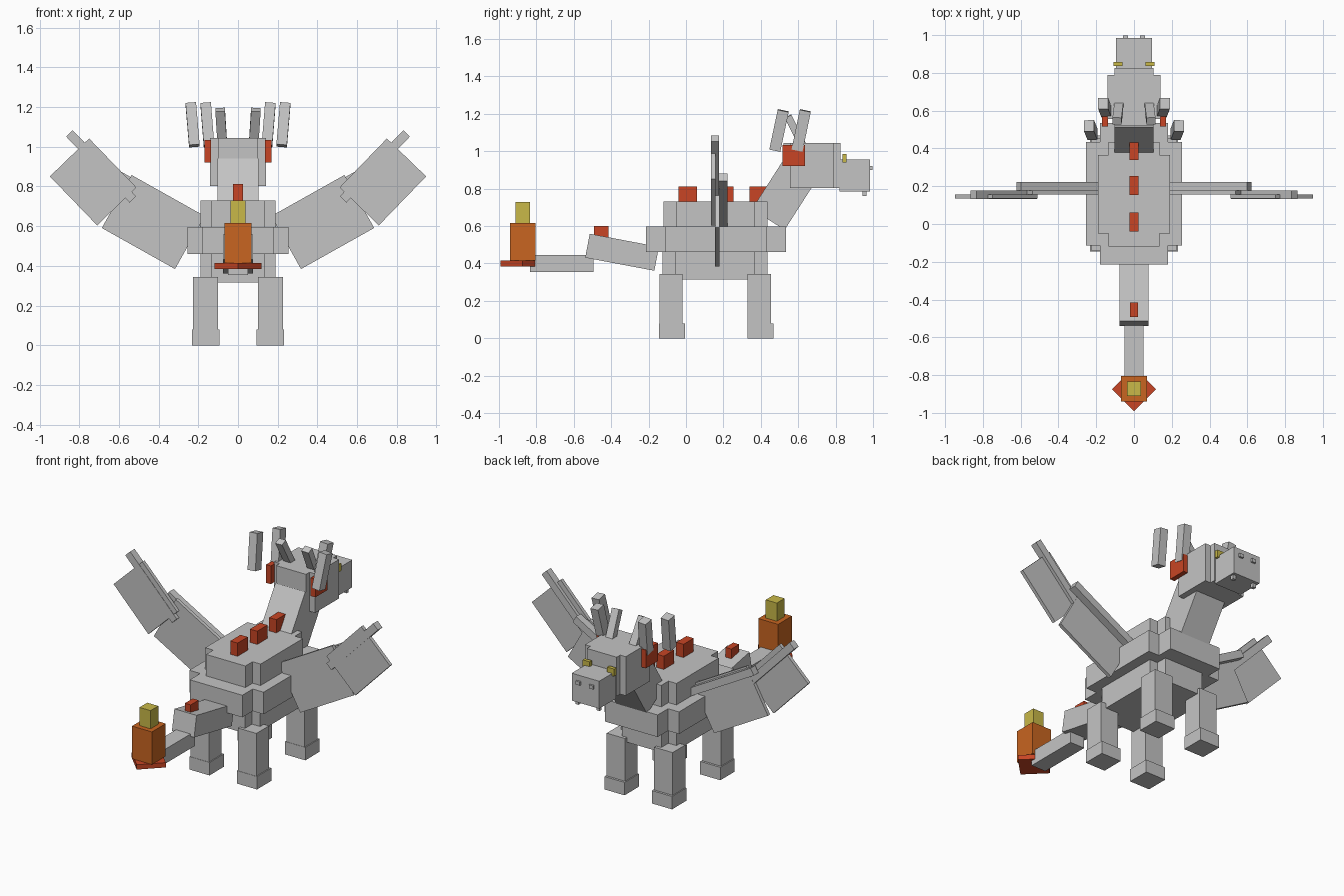
import bpy
from math import radians, atan2, hypot
from mathutils import Vector, Matrix

cube = bpy.data.objects.get("Cube")
if cube:
    bpy.data.objects.remove(cube, do_unlink=True)


def material(name, rgb):
    m = bpy.data.materials.new(name)
    m.use_nodes = True
    color = (*rgb, 1)
    m.diffuse_color = color
    m.node_tree.nodes["Principled BSDF"].inputs["Base Color"].default_value = color
    return m


GREY = material("stone grey", (0.55, 0.55, 0.55))
RED = material("ember red", (0.58, 0.06, 0.018))
ORANGE = material("flame orange", (0.58, 0.13, 0.015))
YELLOW = material("flame yellow", (0.58, 0.48, 0.065))


def block(name, center, size, mat=GREY, rot=None):
    """A flat-faced box, optionally turned by a rotation matrix."""
    bpy.ops.mesh.primitive_cube_add(size=1)
    ob = bpy.context.object
    ob.name = name
    ob.data.name = name
    ob.data.transform(Matrix.Diagonal((*size, 1)))
    ob.matrix_world = Matrix.Translation(center) @ (rot or Matrix.Identity(4))
    ob.data.materials.append(mat)
    return ob


def span(name, x, y, z, mat=GREY):
    """A box given by its limits on each axis."""
    lims = (x, y, z)
    return block(name, [(a + b) / 2 for a, b in lims], [b - a for a, b in lims], mat)


def beam(name, start, end, width, depth, mat=GREY):
    """A box running between two points, width along x and depth across."""
    a, b = Vector(start), Vector(end)
    d = (b - a).normalized()
    side = (Vector((1, 0, 0)) - d * d.x).normalized()
    rot = Matrix((side, d.cross(side), d)).transposed().to_4x4()
    return block(name, (a + b) / 2, (width, depth, (b - a).length), mat, rot)


def cross_block(name, half_x, y, z, step_x, step_y):
    """Two crossed boxes forming a stepped-corner slab."""
    span(name + "_wide", (-half_x, half_x), (y[0] + step_y, y[1] - step_y), z)
    span(name + "_long", (step_x - half_x, half_x - step_x), y, z)


# Stepped torso
cross_block("lower_torso", 0.19, (-0.125, 0.435), (0.315, 0.46), 0.055, 0.07)
cross_block("middle_torso", 0.255, (-0.215, 0.535), (0.46, 0.597), 0.075, 0.102)
cross_block("upper_torso", 0.19, (-0.12, 0.435), (0.597, 0.73), 0.055, 0.07)

# Neck, head and snout
beam("neck", (0, 0.44, 0.635), (0, 0.60, 0.885), 0.205, 0.207)
cross_block("head", 0.14, (0.52, 0.825), (0.803, 1.045), 0.038, 0.035)
span("snout", (-0.094, 0.094), (0.82, 0.985), (0.785, 0.955))

# Back and tail spikes
for i, y in enumerate((0.01, 0.203, 0.39)):
    span(f"back_spike_{i + 1}", (-0.025, 0.025), (y - 0.05, y + 0.05), (0.72, 0.812), RED)
span("tail_spike", (-0.02, 0.02), (-0.492, -0.415), (0.51, 0.60), RED)

# Tail and flame
block("tail_base", (0, -0.342, 0.46), (0.152, 0.376, 0.13), GREY,
      Matrix.Rotation(radians(-10.7), 4, 'X'))
span("tail_end", (-0.05, 0.05), (-0.835, -0.495), (0.355, 0.445))
block("flame_base", (0, -0.875, 0.4), (0.166, 0.166, 0.03), RED,
      Matrix.Rotation(radians(45), 4, 'Z'))
block("flame_body", (0, -0.873, 0.516), (0.136, 0.136, 0.202), ORANGE)
block("flame_tip", (0, -0.873, 0.672), (0.076, 0.076, 0.115), YELLOW)

for s, side in ((1, "left"), (-1, "right")):
    # Legs and feet
    for part, y in (("tail_side", -0.145), ("head_side", 0.328)):
        block(f"{side}_{part}_leg", (s * 0.163, y + 0.064, 0.2), (0.126, 0.124, 0.29))
        block(f"{side}_{part}_foot", (s * 0.163, y + 0.07, 0.04), (0.138, 0.14, 0.08))

    # Face details
    block(f"{side}_eye", (s * 0.084, 0.847, 0.963), (0.048, 0.022, 0.045), YELLOW)
    block(f"{side}_nostril", (s * 0.045, 0.988, 0.91), (0.028, 0.018, 0.022))
    block(f"{side}_fang", (s * 0.072, 0.955, 0.775), (0.022, 0.022, 0.03))
    block(f"{side}_cheek_fin", (s * 0.153, 0.576, 0.978), (0.032, 0.118, 0.113), RED)

    # Horns
    beam(f"{side}_outer_horn", (s * 0.22, 0.475, 1.005), (s * 0.238, 0.52, 1.217), 0.053, 0.06)
    beam(f"{side}_inner_horn", (s * 0.146, 0.594, 1.005), (s * 0.163, 0.638, 1.217), 0.053, 0.06)
    beam(f"{side}_small_horn", (s * 0.08, 0.625, 1.03), (s * 0.09, 0.545, 1.187), 0.048, 0.04)

    # Wings: thin panels with a spar on the head side
    def panel(name, x, z, length, width, y, thick, angle):
        block(f"{side}_{name}", (s * x, y, z), (length, thick, width), GREY,
              Matrix.Rotation(radians(-s * angle), 4, 'Y'))

    def spar(name, a, b, y, thick):
        dx, dz = b[0] - a[0], b[1] - a[1]
        panel(name, (a[0] + b[0]) / 2, (a[1] + b[1]) / 2, hypot(dx, dz),
              0.046, y, thick, atan2(dz, dx) * 57.3)

    panel("inner_wing", 0.427, 0.621, 0.423, 0.306, 0.167, 0.022, 29.3)
    spar("inner_wing_spar", (0.174, 0.615), (0.61, 0.86), 0.2, 0.046)
    panel("outer_wing", 0.73, 0.823, 0.343, 0.275, 0.146, 0.022, 46)
    spar("outer_wing_spar", (0.53, 0.735), (0.85, 1.068), 0.155, 0.044)
